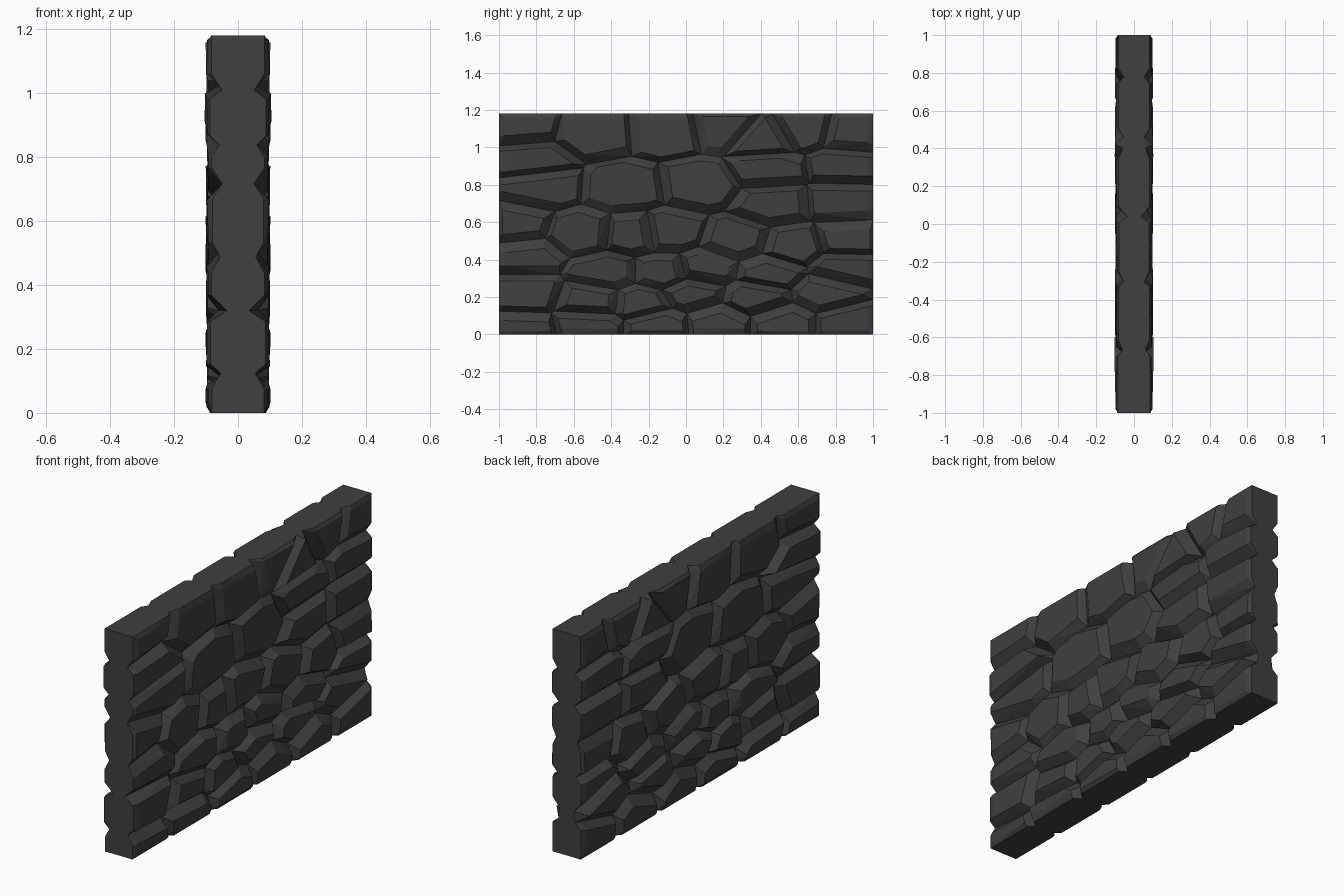
import bpy, bmesh, math, random
from mathutils import Vector

if "Cube" in bpy.data.objects:
    bpy.data.objects.remove(bpy.data.objects["Cube"])

random.seed(4)
HALF, TOP = 1.0, 1.18      # wall half length and height
STRETCH = 1.75             # stones are wider than tall

mat = bpy.data.materials.new("dark_stone")
mat.diffuse_color = (0.05, 0.05, 0.05, 1)
mat.use_nodes = True
mat.node_tree.nodes["Principled BSDF"].inputs["Base Color"].default_value = mat.diffuse_color

# Stone centres (along the wall, height), course by course
SEEDS = [
    (-.87, 1.11), (-.50, 1.08), (-.10, 1.09), (.21, 1.11), (.42, 1.05), (.63, 1.09), (.88, 1.07),
    (-.83, .93), (-.78, .79), (-.33, .78), (.07, .80), (.45, .88), (.48, .70), (.84, .90), (.83, .71),
    (-.91, .58), (-.56, .54), (-.27, .53), (-.10, .54), (.27, .50), (.58, .47), (.86, .50),
    (-.86, .42), (-.42, .33), (-.12, .33), (.10, .35), (.45, .33), (.85, .36),
    (-.86, .22), (-.50, .18), (-.24, .17), (.03, .22), (.38, .20), (.75, .22),
    (-.88, .02), (-.52, .05), (-.15, .05), (.17, .06), (.52, .06), (.87, .06),
]


def clip(poly, n, d):
    """Keep the part of a convex polygon where p.n <= d."""
    out = []
    for i, a in enumerate(poly):
        b = poly[(i + 1) % len(poly)]
        da, db = a.dot(n) - d, b.dot(n) - d
        if da <= 0:
            out.append(a)
        if (da < 0 < db) or (db < 0 < da):
            out.append(a + (b - a) * (da / (da - db)))
    return out


def joint_depth(p):
    """Half thickness at a mortar joint; depends on place so neighbours agree."""
    return 0.05 + 0.016 * math.sin(9 * p.x + 4 * p.y) * math.cos(11 * p.y - 3 * p.x)


def make_stone(index):
    c = Vector(SEEDS[index])
    rect = [Vector(p) for p in ((-HALF, 0), (HALF, 0), (HALF, TOP), (-HALF, TOP))]
    base, shoulder, planes = rect, rect, []
    # Outline: boundaries halfway to each neighbour, in stretched space
    for j, s in enumerate(SEEDS):
        if j == index:
            continue
        o = Vector(s)
        n = Vector((o.x - c.x, (o.y - c.y) * STRETCH ** 2))
        d = ((c + o) / 2).dot(n) / n.length
        n.normalize()
        base = clip(base, n, d)
        planes.append((n, d - random.uniform(.024, .054)))
    for n, d in planes:
        shoulder = clip(shoulder, n, d)
    # The proud face is chamfered along the wall's outer edges
    face = shoulder
    for n, d in (((1, 0), HALF), ((-1, 0), HALF), ((0, 1), TOP), ((0, -1), 0)):
        face = clip(face, Vector(n), d - random.uniform(.015, .035))
    proud = random.uniform(.092, .100)
    ty, tz = random.uniform(-.03, .03), random.uniform(-.04, .04)
    # Mirrored to both sides of the wall and wrapped in a hull
    bm = bmesh.new()
    for side in (-1, 1):
        for p in base:
            bm.verts.new((side * joint_depth(p), p.x, p.y))
        for p in shoulder:
            if abs(p.x) > HALF - .001 or not .001 < p.y < TOP - .001:
                bm.verts.new((side * (proud - .012), p.x, p.y))
        for p in face:
            x = proud + (p.x - c.x) * ty + (p.y - c.y) * tz
            bm.verts.new((side * min(x, .105), p.x, p.y))
    bmesh.ops.remove_doubles(bm, verts=bm.verts, dist=.0005)
    bmesh.ops.convex_hull(bm, input=bm.verts)
    loose = [v for v in bm.verts if not v.link_faces]
    bmesh.ops.delete(bm, geom=loose, context='VERTS')
    bm.normal_update()

    # Drop the hidden contact faces between stones
    def hidden(f):
        m = f.calc_center_median()
        border = abs(m.y) > HALF - .002 or m.z < .002 or m.z > TOP - .002
        return abs(f.normal.x) < .01 and not border
    bmesh.ops.delete(bm, geom=[f for f in bm.faces if hidden(f)], context='FACES')
    bmesh.ops.dissolve_limit(bm, angle_limit=math.radians(3), verts=bm.verts, edges=bm.edges)
    me = bpy.data.meshes.new(f"stone_{index + 1:02d}")
    bm.to_mesh(me)
    bm.free()
    me.materials.append(mat)
    ob = bpy.data.objects.new(me.name, me)
    bpy.context.collection.objects.link(ob)


for i in range(len(SEEDS)):
    make_stone(i)
